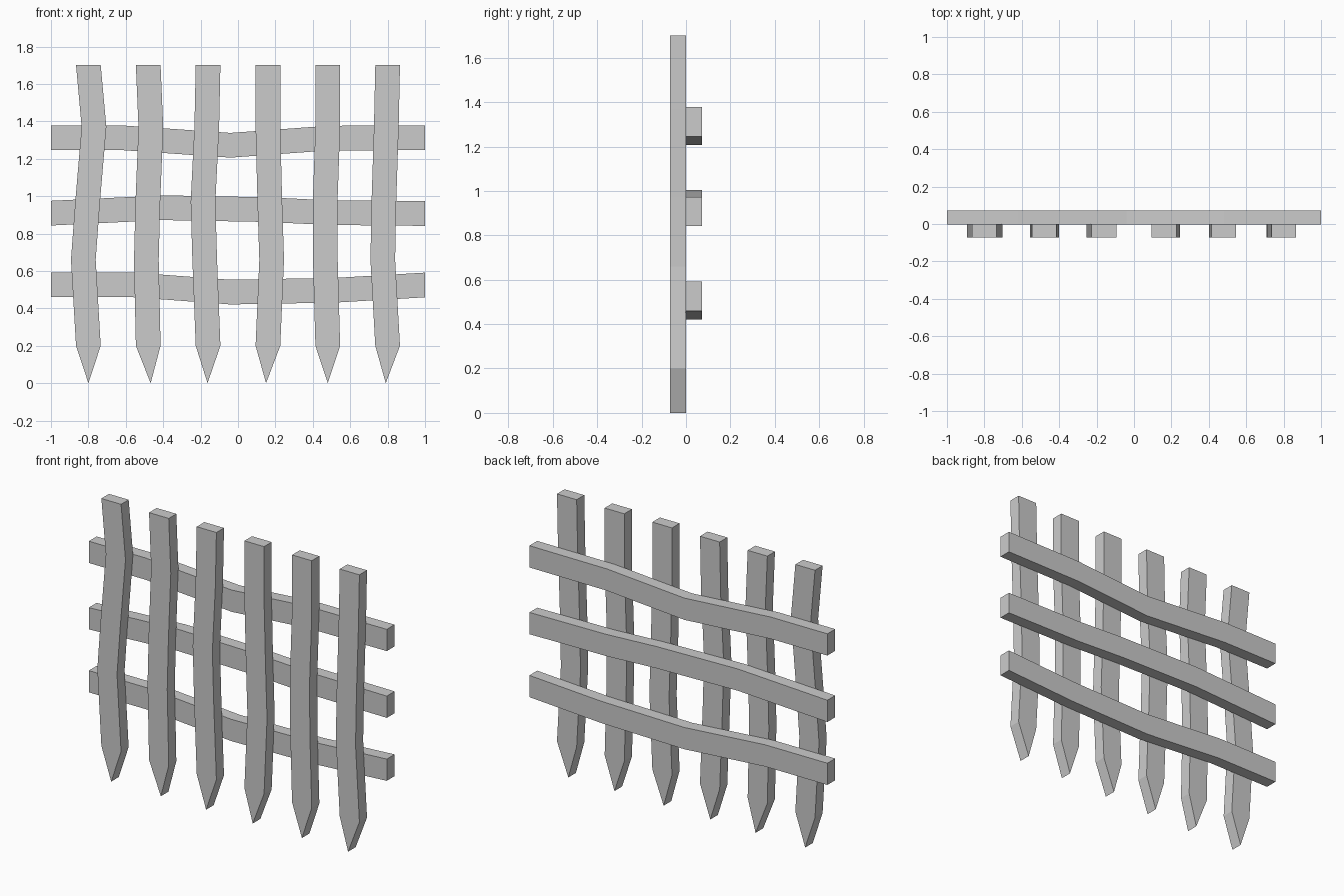
import bpy, bmesh

if "Cube" in bpy.data.objects:
    bpy.data.objects.remove(bpy.data.objects["Cube"])

HALF = 0.066    # half width of every board
DEPTH = 0.073   # board thickness


def board(name, outline, y0, y1):
    """Extrude an (x, z) outline from y0 to y1, with quad strips on the two faces."""
    low, high, tip = outline
    bm = bmesh.new()
    rows = []
    for y in (y0, y1):
        rows.append(([bm.verts.new((x, y, z)) for x, z in low],
                     [bm.verts.new((x, y, z)) for x, z in high],
                     [bm.verts.new((x, y, z)) for x, z in tip]))
    # broad faces, section by section
    for a, b, t in rows:
        for i in range(len(a) - 1):
            bm.faces.new((a[i], a[i + 1], b[i + 1], b[i]))
        if t:
            bm.faces.new((a[-1], t[0], b[-1]))
    # rim between the two broad faces
    loops = [a + t + b[::-1] for a, b, t in rows]
    n = len(loops[0])
    for i in range(n):
        j = (i + 1) % n
        bm.faces.new((loops[0][i], loops[0][j], loops[1][j], loops[1][i]))
    bmesh.ops.recalc_face_normals(bm, faces=bm.faces)
    mesh = bpy.data.meshes.new(name)
    bm.to_mesh(mesh)
    bm.free()
    obj = bpy.data.objects.new(name, mesh)
    bpy.context.collection.objects.link(obj)


# Pickets: centre x at each height, then the x of the pointed foot
heights = (1.70, 1.37, 0.97, 0.66, 0.20)
pickets = [
    ((-0.800, -0.770, -0.804, -0.827, -0.800), -0.80),
    ((-0.480, -0.466, -0.482, -0.490, -0.480), -0.467),
    ((-0.160, -0.167, -0.187, -0.178, -0.160), -0.163),
    ((0.160, 0.160, 0.170, 0.180, 0.160), 0.15),
    ((0.480, 0.480, 0.466, 0.467, 0.480), 0.48),
    ((0.800, 0.793, 0.780, 0.774, 0.800), 0.79),
]
for k, (centres, foot) in enumerate(pickets, 1):
    left = [(x - HALF, z) for x, z in zip(centres, heights)]
    right = [(x + HALF, z) for x, z in zip(centres, heights)]
    board(f"picket_{k}", (left, right, [(foot, 0.0)]), -DEPTH, 0.0)

# Rails: (x, centre z) along each bent board behind the pickets
rails = {
    "bottom_rail": [(-1, 0.527), (-0.58, 0.527), (-0.04, 0.487), (0.52, 0.497), (1, 0.525)],
    "middle_rail": [(-1, 0.909), (-0.40, 0.938), (0.15, 0.928), (0.48, 0.912), (1, 0.907)],
    "top_rail": [(-1, 1.312), (-0.62, 1.312), (-0.04, 1.272), (0.48, 1.310), (1, 1.312)],
}
for name, path in rails.items():
    under = [(x, z - HALF) for x, z in path]
    over = [(x, z + HALF) for x, z in path]
    board(name, (under, over, []), -0.002, DEPTH)
